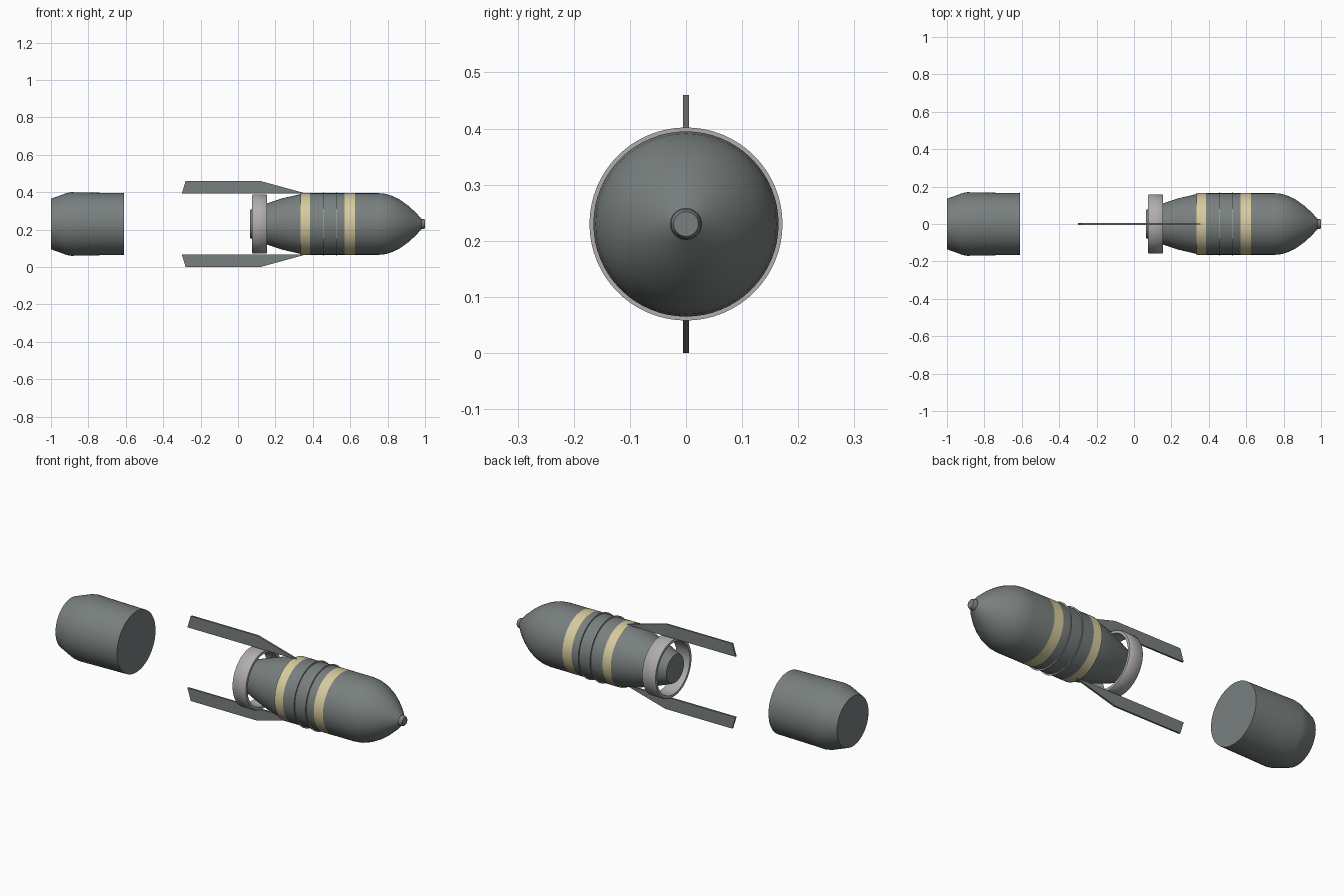
import bpy, bmesh, math
from mathutils import Vector

if "Cube" in bpy.data.objects:
    bpy.data.objects.remove(bpy.data.objects["Cube"])

AXIS_Z = 0.23


def material(name, rgb):
    m = bpy.data.materials.new(name)
    m.use_nodes = True
    m.diffuse_color = (*rgb, 1)
    m.node_tree.nodes["Principled BSDF"].inputs["Base Color"].default_value = (*rgb, 1)
    return m


steel = material("steel grey", (0.19, 0.215, 0.21))
yellow = material("pale yellow", (0.68, 0.6, 0.34))
light = material("light grey", (0.44, 0.42, 0.43))


def finish(name, bm, mat, angle=None):
    me = bpy.data.meshes.new(name)
    bm.to_mesh(me)
    bm.free()
    me.materials.append(mat)
    ob = bpy.data.objects.new(name, me)
    bpy.context.collection.objects.link(ob)
    if angle:
        bpy.ops.object.select_all(action="DESELECT")
        ob.select_set(True)
        bpy.context.view_layer.objects.active = ob
        bpy.ops.object.shade_smooth_by_angle(angle=math.radians(angle))
    return ob


def lathe(name, profile, mat, closed=False, angle=40, n=64):
    """Spin an (x, radius) profile about the long axis."""
    bm = bmesh.new()
    pts = [bm.verts.new((x, 0, AXIS_Z + r)) for x, r in profile]
    pairs = list(zip(pts, pts[1:])) + ([(pts[-1], pts[0])] if closed else [])
    edges = [bm.edges.new(p) for p in pairs]
    bmesh.ops.spin(bm, geom=pts + edges, cent=(0, 0, AXIS_Z), axis=(1, 0, 0),
                   angle=math.tau, steps=n, use_duplicate=False)
    bmesh.ops.remove_doubles(bm, verts=bm.verts, dist=0.0002)
    bmesh.ops.recalc_face_normals(bm, faces=bm.faces)
    # Open strips have to face away from the axis
    c = Vector((0, 0, AXIS_Z))
    out = sum(f.normal.dot(f.calc_center_median() - c) * f.calc_area() for f in bm.faces)
    if out < 0:
        bmesh.ops.reverse_faces(bm, faces=bm.faces)
    return finish(name, bm, mat, angle)


# Main casing: tapered rear, straight middle, rounded nose
lathe("casing", [(0.065, 0), (0.065, 0.075), (0.08, 0.082), (0.155, 0.11), (0.24, 0.138),
                 (0.335, 0.16), (0.39, 0.165), (0.75, 0.165), (0.79, 0.161),
                 (0.83, 0.148), (0.87, 0.127), (0.91, 0.098), (0.95, 0.062),
                 (0.98, 0.028), (0.98, 0)], steel)

# Nose fuse
lathe("nose_fuse", [(0.973, 0), (0.973, 0.028), (0.99, 0.027), (1, 0.022), (1, 0)], steel)

# Painted bands
for name, x0, x1 in (("rear_band", 0.335, 0.385), ("front_band", 0.57, 0.625)):
    lathe(name, [(x0, 0.1655), (x1, 0.1655)], yellow)

# Thin flat collars between the bands
for name, x in (("rear_collar", 0.455), ("front_collar", 0.525)):
    lathe(name, [(x, 0.163), (x, 0.172), (x + 0.001, 0.172), (x + 0.001, 0.163)],
          light, closed=True)

# Hoop around the rear taper
lathe("hoop", [(0.075, 0.14), (0.075, 0.154), (0.08, 0.158), (0.15, 0.158),
               (0.155, 0.154), (0.155, 0.14)], light, closed=True)

# Separate tail section
lathe("tail_section", [(-1, 0), (-1, 0.135), (-0.95, 0.153), (-0.915, 0.166), (-0.89, 0.17),
                       (-0.8, 0.168), (-0.61, 0.165), (-0.61, 0)], steel)

# Upper and lower fins
for name, s in (("upper_fin", 1), ("lower_fin", -1)):
    bm = bmesh.new()
    outline = [(0.36, 0.164), (0.12, 0.23), (-0.28, 0.23), (-0.3, 0.164)]
    face = bm.faces.new([bm.verts.new((x, -0.005, AXIS_Z + s * r)) for x, r in outline])
    ext = bmesh.ops.extrude_face_region(bm, geom=[face])
    bmesh.ops.translate(bm, vec=(0, 0.01, 0),
                        verts=[v for v in ext["geom"] if isinstance(v, bmesh.types.BMVert)])
    bmesh.ops.recalc_face_normals(bm, faces=bm.faces)
    finish(name, bm, steel)
